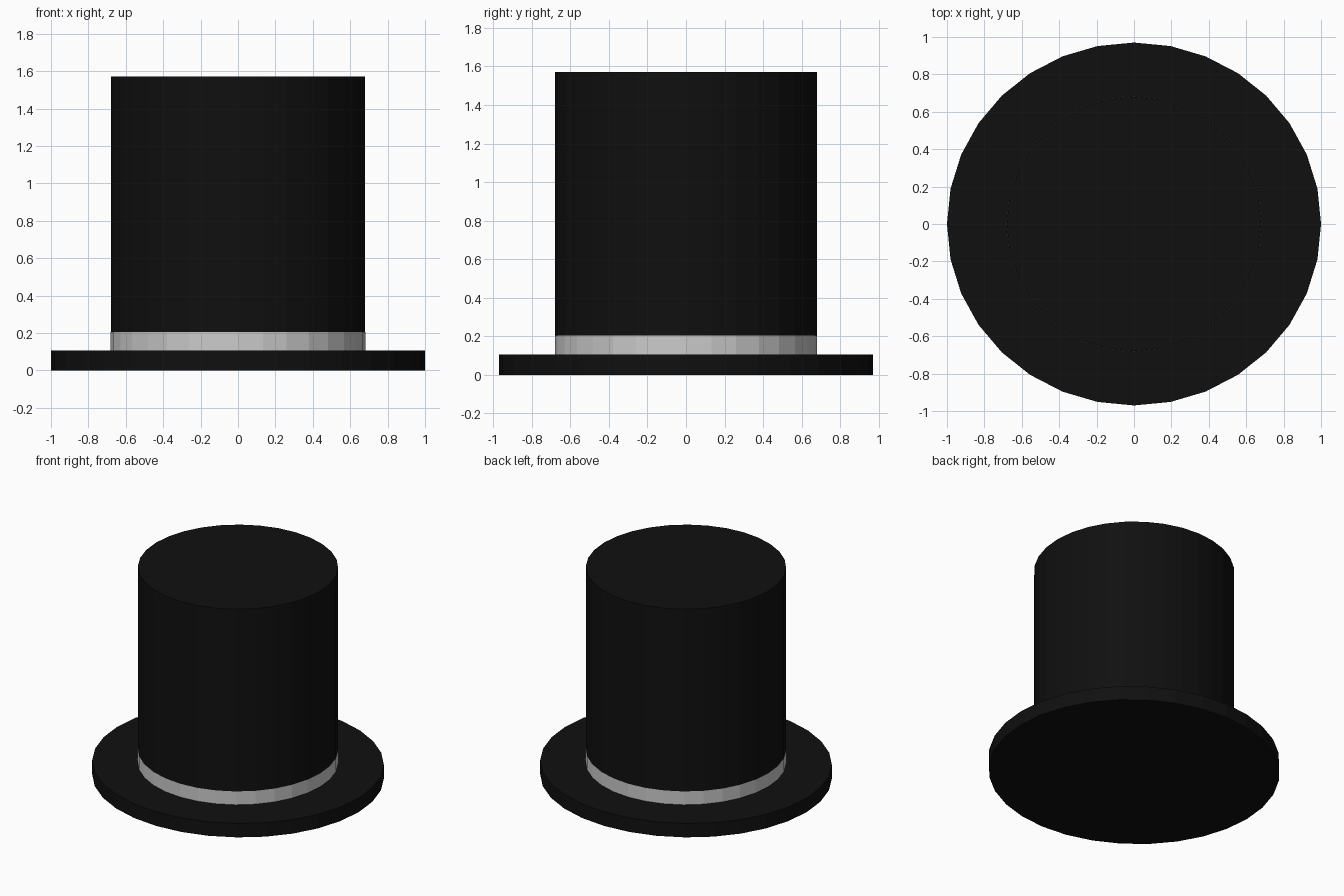
import bpy

if "Cube" in bpy.data.objects:
    bpy.data.objects.remove(bpy.data.objects["Cube"])

SIDES = 32

black = bpy.data.materials.new("black_felt")
black.diffuse_color = (0.005, 0.005, 0.005, 1)
black.use_nodes = True
black.node_tree.nodes["Principled BSDF"].inputs["Base Color"].default_value = black.diffuse_color


def disc(name, radius, z0, z1, y_scale=1.0, material=None):
    """Flat-shaded closed cylinder between two heights."""
    bpy.ops.mesh.primitive_cylinder_add(
        vertices=SIDES, radius=radius, depth=z1 - z0, location=(0, 0, (z0 + z1) / 2))
    obj = bpy.context.object
    obj.name = name
    obj.scale.y = y_scale
    bpy.ops.object.transform_apply(location=False, rotation=False, scale=True)
    if material:
        obj.data.materials.append(material)
    return obj


# Slightly oval brim
disc("brim", 1.0, 0.0, 0.105, 0.97, black)
# Plain grey ribbon, flush with the crown
disc("hat_band", 0.681, 0.105, 0.205)
# Tall crown
disc("crown", 0.68, 0.205, 1.57, 1.0, black)
